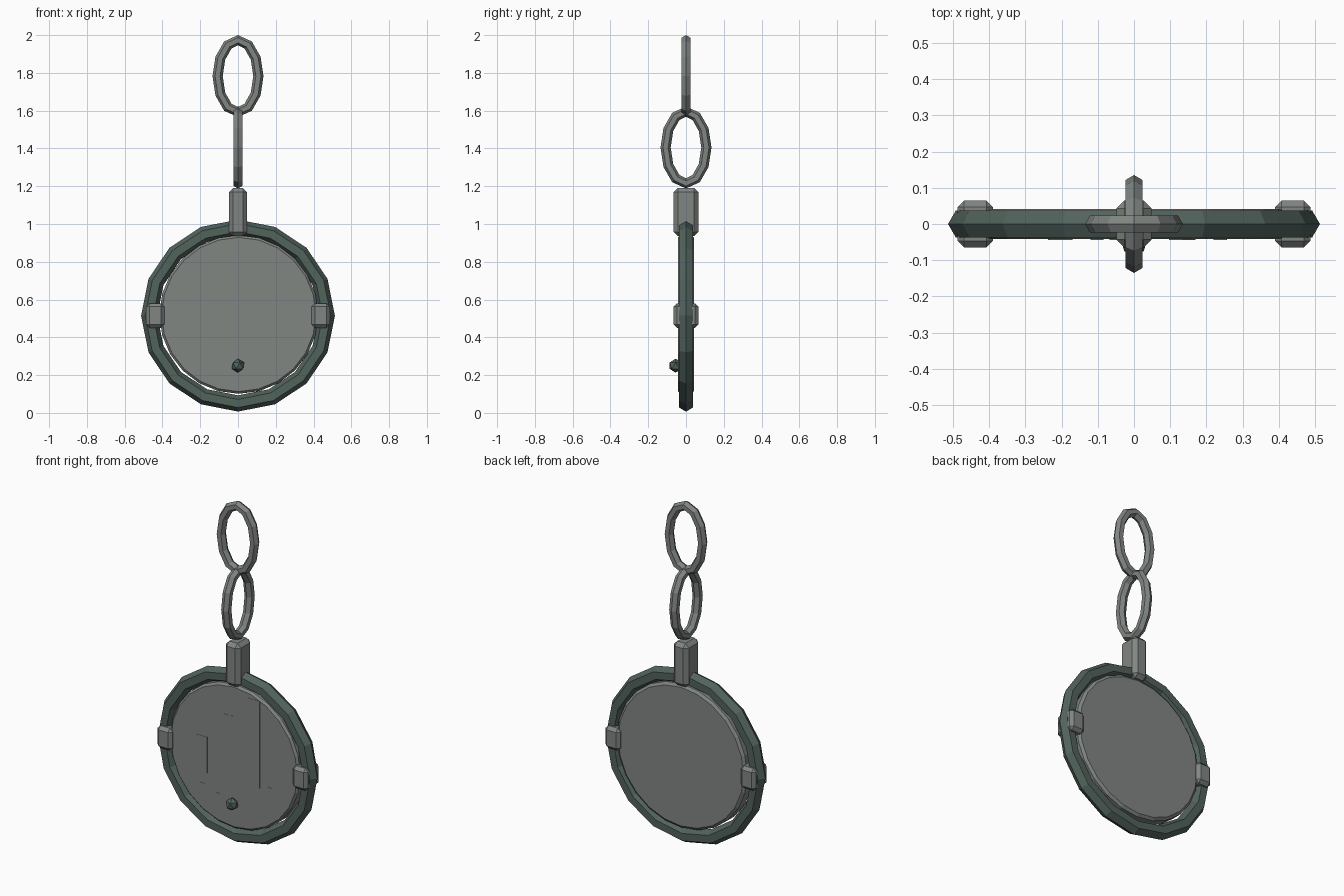
import bpy, bmesh
from math import sin, cos, pi
from mathutils import Vector

if "Cube" in bpy.data.objects:
    bpy.data.objects.remove(bpy.data.objects["Cube"], do_unlink=True)


def material(name, rgb):
    m = bpy.data.materials.new(name)
    m.use_nodes = True
    m.diffuse_color = (*rgb, 1)
    m.node_tree.nodes["Principled BSDF"].inputs["Base Color"].default_value = (*rgb, 1)
    return m


steel = material("grey steel", (0.22, 0.24, 0.225))
dark = material("dark green steel", (0.085, 0.125, 0.108))


def finish(name, bm, mat, loc=(0, 0, 0)):
    bmesh.ops.recalc_face_normals(bm, faces=bm.faces)
    me = bpy.data.meshes.new(name)
    bm.to_mesh(me)
    bm.free()
    me.materials.append(mat)
    ob = bpy.data.objects.new(name, me)
    ob.location = loc
    bpy.context.collection.objects.link(ob)
    return ob


def hoop(name, mat, z, rx, rz, tube, sides, turn=False):
    """Oval loop of six-sided bar standing upright, optionally turned to face x."""
    bm = bmesh.new()
    rings = []
    for i in range(sides):
        a = 2 * pi * i / sides
        out = Vector((sin(a) / rx, 0, cos(a) / rz)).normalized()
        mid = Vector((rx * sin(a), 0, rz * cos(a)))
        ring = []
        for j in range(6):
            b = j * pi / 3
            p = mid + out * tube * cos(b) + Vector((0, tube * sin(b), 0))
            ring.append(bm.verts.new((-p.y, p.x, p.z) if turn else p))
        rings.append(ring)
    for i in range(sides):
        r, s = rings[i], rings[(i + 1) % sides]
        for j in range(6):
            k = (j + 1) % 6
            bm.faces.new((r[j], r[k], s[k], s[j]))
    return finish(name, bm, mat, (0, 0, z))


def block(name, mat, loc, size, bevel=0):
    bm = bmesh.new()
    bmesh.ops.create_cube(bm, size=1)
    bmesh.ops.scale(bm, vec=size, verts=bm.verts)
    if bevel:
        bmesh.ops.bevel(bm, geom=bm.edges[:], offset=bevel, segments=1, affect='EDGES')
    return finish(name, bm, mat, loc)


# Rim and chain links
hoop("rim", dark, 0.515, 0.47, 0.465, 0.043, 16)
hoop("lower_link", steel, 1.405, 0.108, 0.19, 0.027, 12, turn=True)
hoop("upper_link", steel, 1.783, 0.108, 0.19, 0.027, 12)

# Hanger and side clamps
block("hanger", steel, (0, 0, 1.063), (0.097, 0.13, 0.255), 0.022)
for side, x in (("left", 1), ("right", -1)):
    block(side + "_clamp", steel, (x * 0.438, 0, 0.515), (0.097, 0.13, 0.13), 0.018)

# Disc with a rounded edge
bm = bmesh.new()
profile = [(0.408, -0.042), (0.42, -0.03), (0.42, 0.03), (0.405, 0.042)]
N = 24
loops = [[bm.verts.new((r * sin(2 * pi * i / N), y, r * cos(2 * pi * i / N)))
          for i in range(N)] for r, y in profile]
for a, b in zip(loops, loops[1:]):
    for i in range(N):
        k = (i + 1) % N
        bm.faces.new((a[i], a[k], b[k], b[i]))
bm.faces.new(loops[0])
bm.faces.new(loops[-1])
disc = finish("disc", bm, steel, (0.004, 0, 0.521))

# Thin bars on the front: x centre, bottom, top, width
bars = [(-0.203, 0.38, 0.59, 0.068), (-0.034, 0.38, 0.757, 0.068),
        (0.133, 0.38, 0.89, 0.074), (0.238, 0.298, 0.403, 0.036),
        (-0.202, 0.25, 0.316, 0.036), (-0.102, 0.212, 0.284, 0.036)]
for n, (x, low, high, w) in enumerate(bars, 1):
    block(f"bar_{n}", steel, (x, -0.0415, (low + high) / 2), (w, 0.004, high - low))

# Small faceted stud
bm = bmesh.new()
bmesh.ops.create_icosphere(bm, subdivisions=1, radius=0.037)
finish("stud", bm, dark, (0, -0.055, 0.25))
